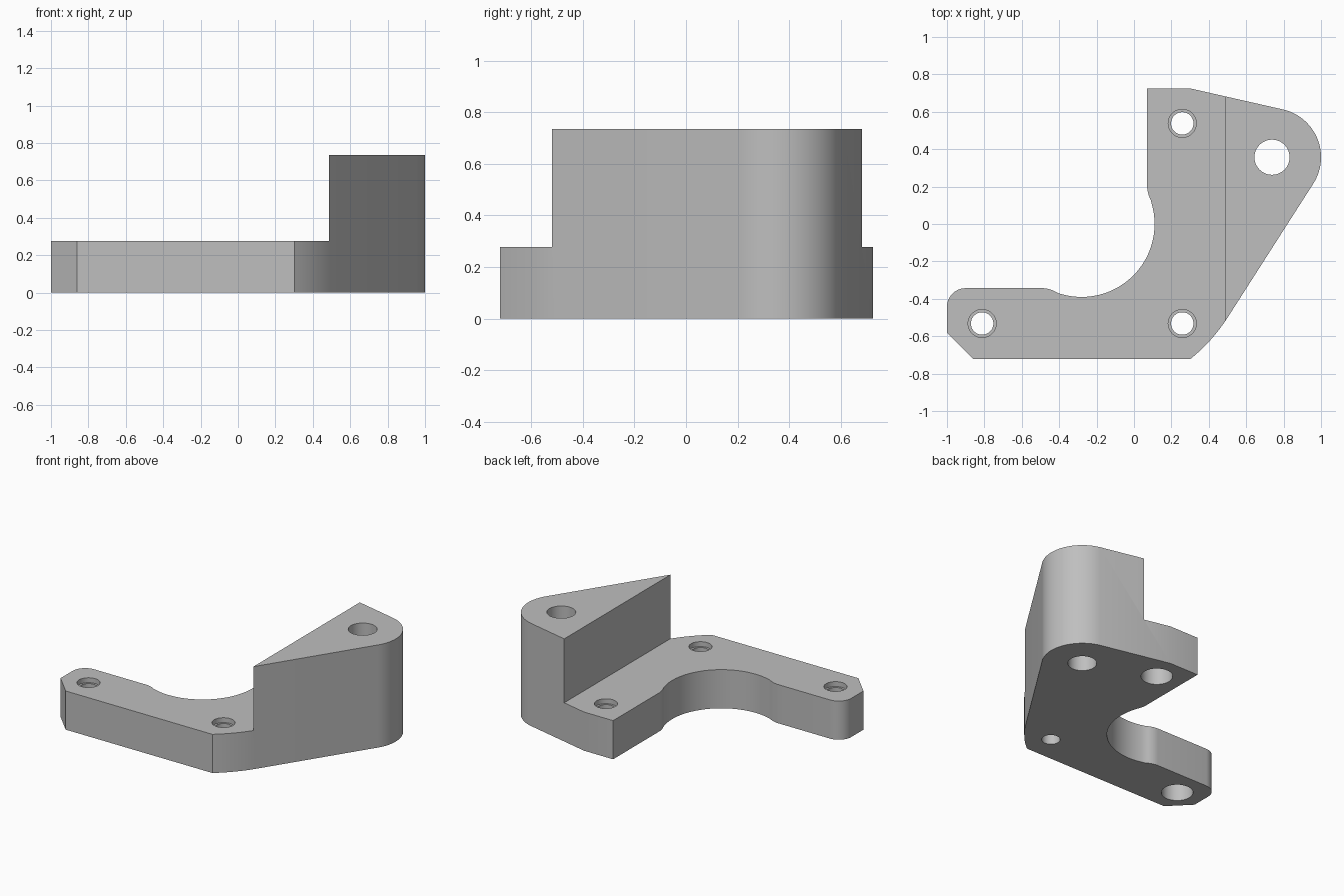
import bpy, bmesh
from math import radians, cos, sin
from mathutils import Vector

if "Cube" in bpy.data.objects:
    bpy.data.objects.remove(bpy.data.objects["Cube"])

PLATE_TOP, BLOCK_TOP = 0.277, 0.735
STEP_X = 0.487
RING = (-0.28, 0.0)       # centre shared by the inner recess and the outer rim
PIVOT = (0.738, 0.357)    # centre of the rounded nose

grey = bpy.data.materials.new("machined grey")
grey.use_nodes = True
colour = (0.52, 0.52, 0.52, 1)
grey.diffuse_color = colour
grey.node_tree.nodes["Principled BSDF"].inputs["Base Color"].default_value = colour


def arc(centre, radius, start, end, steps):
    angles = [radians(start + (end - start) * i / steps) for i in range(steps + 1)]
    return [(centre[0] + radius * cos(a), centre[1] + radius * sin(a)) for a in angles]


def blend(a, corner, b, steps=6):
    """Soft corner between two points."""
    a, c, b = Vector(a), Vector(corner), Vector(b)
    ts = [i / steps for i in range(steps + 1)]
    return [tuple(a * (1 - t) ** 2 + c * 2 * t * (1 - t) + b * t * t) for t in ts]


def prism(name, outline, z0, z1):
    bm = bmesh.new()
    face = bm.faces.new([bm.verts.new((x, y, z0)) for x, y in outline])
    top = bmesh.ops.extrude_face_region(bm, geom=[face])["geom"]
    moved = [v for v in top if isinstance(v, bmesh.types.BMVert)]
    bmesh.ops.translate(bm, verts=moved, vec=(0, 0, z1 - z0))
    bmesh.ops.recalc_face_normals(bm, faces=bm.faces)
    mesh = bpy.data.meshes.new(name)
    bm.to_mesh(mesh)
    bm.free()
    mesh.materials.append(grey)
    obj = bpy.data.objects.new(name, mesh)
    bpy.context.collection.objects.link(obj)
    return obj


def cut(target, cutter):
    mod = target.modifiers.new("cut", "BOOLEAN")
    mod.operation, mod.solver, mod.object = "DIFFERENCE", "EXACT", cutter
    bpy.context.view_layer.objects.active = target
    bpy.ops.object.modifier_apply(modifier=mod.name)
    bpy.data.objects.remove(cutter)


def bore(target, centre, radius, z0, z1):
    cut(target, prism("bore_cutter", arc(centre, radius, 0, 352.5, 47), z0, z1))


# Bracket outline, clockwise from the back corner
outline = [(0.07, 0.725), (0.30, 0.725)]
outline += arc(PIVOT, 0.262, 76.2, -32.8, 28)
outline += arc(RING, 0.927, -32.8, -51.1, 8)
outline += [(-0.86, -0.722), (-1.0, -0.58)]
outline += arc((-0.9, -0.443), 0.1, 180, 90, 10)
outline += blend((-0.49, -0.343), (-0.45, -0.343), (-0.405, -0.37))
outline += arc(RING, 0.39, -108, 19, 40)[1:-1]
outline += blend((0.09, 0.128), (0.07, 0.165), (0.07, 0.205))
bracket = prism("stepped_bracket", outline, 0, BLOCK_TOP)

# Step down from the tall block to the plate
step = [(-2, -2), (STEP_X, -2), (STEP_X, 2), (-2, 2)]
cut(bracket, prism("step_cutter", step, PLATE_TOP, 1))

# Nose hole, then screw holes with a shallow recess on top
bore(bracket, PIVOT, 0.094, -0.1, 1)
for centre, counterbored in (((0.258, 0.538), True), ((0.258, -0.532), False),
                             ((-0.812, -0.532), True)):
    bore(bracket, centre, 0.06, -0.1, 0.4)
    bore(bracket, centre, 0.075, PLATE_TOP - 0.035, 0.4)
    if counterbored:
        bore(bracket, centre, 0.103, -0.1, 0.15)

# Smooth the curved walls, keep the edges crisp
bpy.ops.object.select_all(action="DESELECT")
bracket.select_set(True)
bpy.context.view_layer.objects.active = bracket
bpy.ops.object.shade_smooth_by_angle(angle=radians(20))
